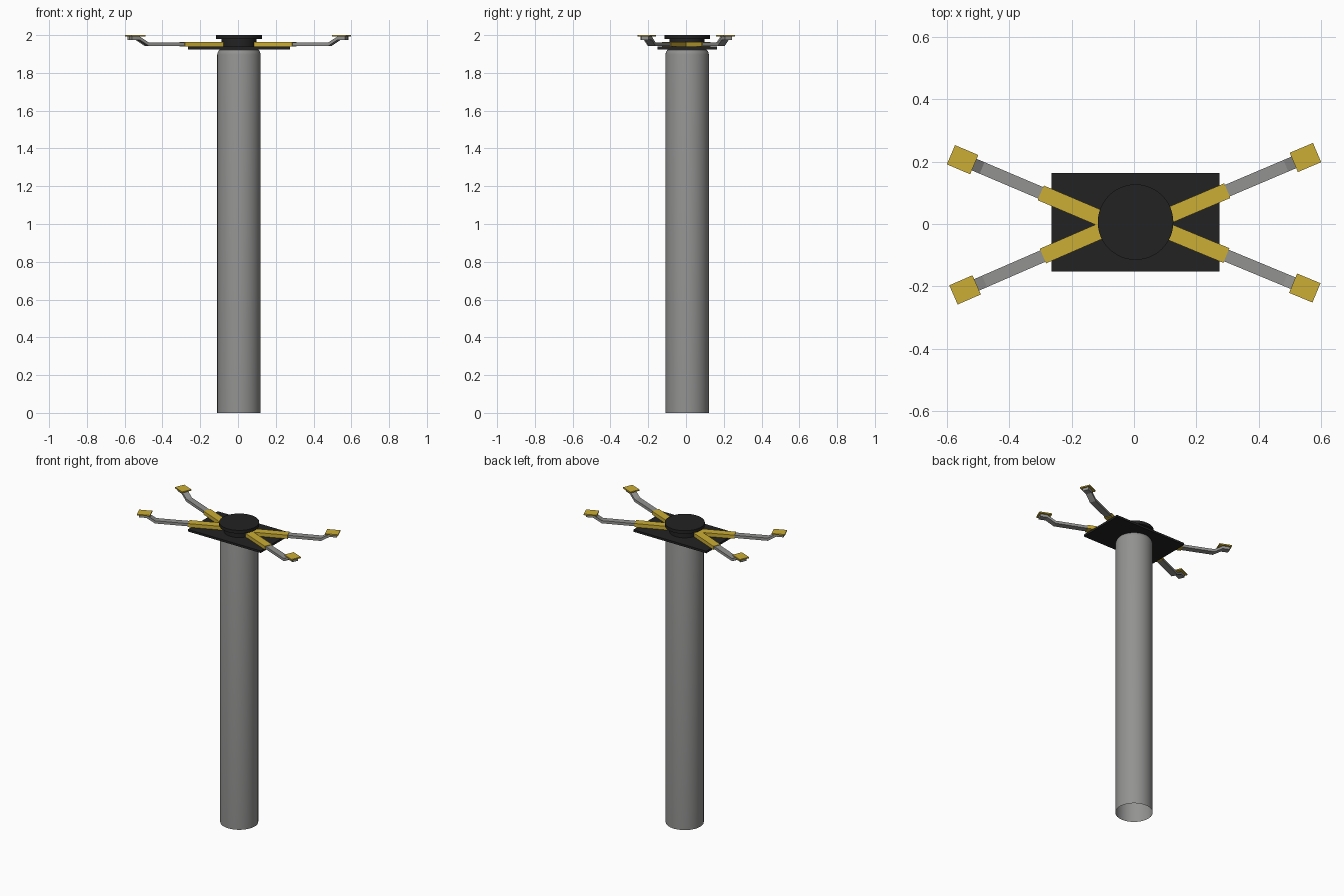
import bpy, bmesh, math
from mathutils import Matrix, Vector

if "Cube" in bpy.data.objects:
    bpy.data.objects.remove(bpy.data.objects["Cube"])

CX, CY = 0.005, 0.006   # axis of the column


def material(name, rgb):
    m = bpy.data.materials.new(name)
    m.diffuse_color = (*rgb, 1)
    m.use_nodes = True
    m.node_tree.nodes["Principled BSDF"].inputs["Base Color"].default_value = m.diffuse_color
    return m


GREY = material("grey steel", (0.29, 0.29, 0.285))
YELLOW = material("yellow paint", (0.60, 0.42, 0.035))
BLACK = material("black steel", (0.016, 0.016, 0.016))


def finish(name, bm, mat, smooth=False):
    bmesh.ops.recalc_face_normals(bm, faces=bm.faces)
    me = bpy.data.meshes.new(name)
    bm.to_mesh(me)
    bm.free()
    me.materials.append(mat)
    ob = bpy.data.objects.new(name, me)
    bpy.context.collection.objects.link(ob)
    if smooth:
        bpy.context.view_layer.objects.active = ob
        ob.select_set(True)
        bpy.ops.object.shade_smooth_by_angle(angle=math.radians(35))
        ob.select_set(False)
    return ob


def lathe(name, rings, mat, sides=48, bottom=True):
    """Stack of circular rings (radius, z), closed on top."""
    bm = bmesh.new()
    loops = [[bm.verts.new((CX + r * math.cos(2 * math.pi * i / sides),
                            CY + r * math.sin(2 * math.pi * i / sides), z))
              for i in range(sides)] for r, z in rings]
    for a, b in zip(loops, loops[1:]):
        for i in range(sides):
            j = (i + 1) % sides
            bm.faces.new((a[i], a[j], b[j], b[i]))
    bm.faces.new(loops[-1])
    if bottom:
        bm.faces.new(loops[0][::-1])
    return finish(name, bm, mat, True)


def box(name, lo, hi, mat, matrix=Matrix()):
    bm = bmesh.new()
    lo, hi = Vector(lo), Vector(hi)
    bmesh.ops.create_cube(bm, size=1)
    size = hi - lo
    bm.transform(matrix @ Matrix.Translation((lo + hi) / 2) @ Matrix.Diagonal((*size, 1)))
    return finish(name, bm, mat)


def strip(name, path, width, thick, mat, matrix):
    """Flat bar following a bent side profile (u, z of its lower edge)."""
    bm = bmesh.new()
    outline = path + [(u, z + thick) for u, z in reversed(path)]
    left = [bm.verts.new((u, -width / 2, z)) for u, z in outline]
    right = [bm.verts.new((u, width / 2, z)) for u, z in outline]
    n, k = len(outline), len(path)
    for i in range(n):
        j = (i + 1) % n
        bm.faces.new((left[i], left[j], right[j], right[i]))
    for side in (left, right):
        for i in range(k - 1):
            bm.faces.new((side[i], side[i + 1], side[n - 2 - i], side[n - 1 - i]))
    bm.transform(matrix)
    return finish(name, bm, mat)


# column, open underneath, with a rounded top edge
lathe("column", [(0.115, 0), (0.115, 1.897), (0.112, 1.91), (0.105, 1.922), (0.09, 1.926)],
      GREY, bottom=False)

# base plate and turning hub
box("base_plate", (CX - 0.269, CY - 0.158, 1.925), (CX + 0.269, CY + 0.158, 1.939), BLACK)
lathe("hub", [(0.093, 1.935), (0.093, 1.982)], BLACK)
lathe("hub_cap", [(0.121, 1.979), (0.121, 2.0)], BLACK)

# four telescopic arms: pad centre and heading
arms = {
    "back_right": (0.549, 0.213, 23),
    "back_left": (-0.549, 0.206, 180 - 23),
    "front_left": (-0.541, -0.211, 180 + 23.5),
    "front_right": (0.547, -0.205, -22.5),
}
for name, (px, py, deg) in arms.items():
    # local u axis runs outward along the arm, u = 0 at the pad centre
    m = Matrix.Translation((px, py, 0)) @ Matrix.Rotation(math.radians(deg), 4, 'Z')
    box("sleeve_" + name, (-0.505, -0.0255, 1.939), (-0.272, 0.0255, 1.963), YELLOW, m)
    strip("arm_" + name,
          [(-0.30, 1.942), (-0.068, 1.942), (-0.015, 1.974), (0.03, 1.974)],
          0.040, 0.018, GREY, m)
    box("pad_" + name, (-0.0405, -0.0335, 1.992), (0.0405, 0.0335, 2.0), YELLOW, m)
